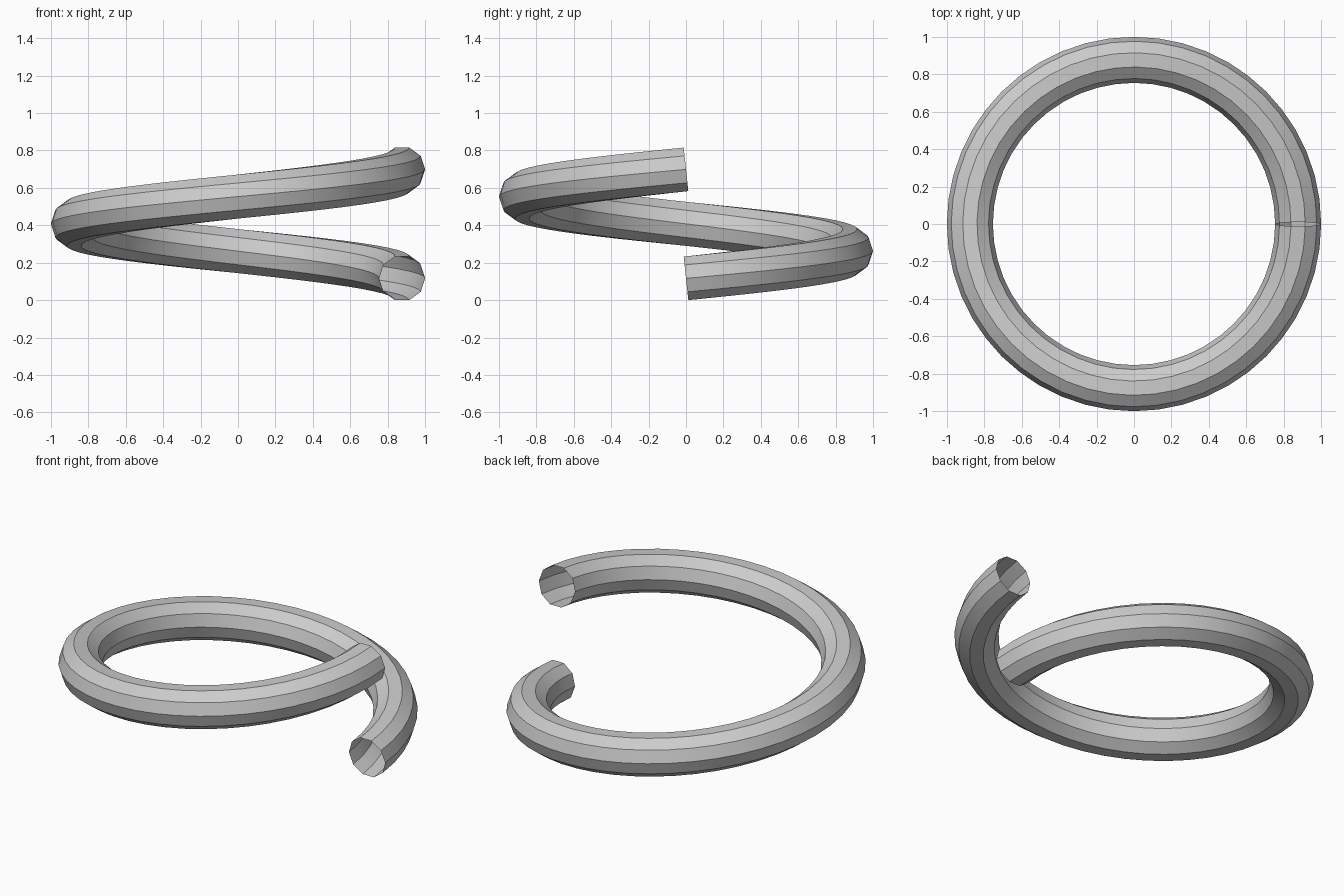
import bpy, bmesh, math
from mathutils import Vector

cube = bpy.data.objects.get("Cube")
if cube:
    bpy.data.objects.remove(cube, do_unlink=True)

COIL_RADIUS, TUBE_RADIUS, RISE = 0.877, 0.123, 0.583
STEPS, SIDES = 48, 10

# Plain grey material
grey = bpy.data.materials.new("plain grey")
grey.use_nodes = True
colour = (0.6, 0.6, 0.6, 1)
grey.diffuse_color = colour
grey.node_tree.nodes["Principled BSDF"].inputs["Base Color"].default_value = colour


def tube_ring(bm, t):
    """Ten-sided section square to the helix at fraction t of the turn."""
    a = math.tau * t
    out = Vector((math.cos(a), math.sin(a), 0))
    along = Vector((-math.sin(a), math.cos(a), RISE / (math.tau * COIL_RADIUS))).normalized()
    up = out.cross(along)
    base = TUBE_RADIUS * math.sin(math.radians(72)) * up.z
    centre = out * COIL_RADIUS + Vector((0, 0, base + RISE * t))
    ring = []
    for k in range(SIDES):
        b = math.tau * k / SIDES
        ring.append(bm.verts.new(centre + TUBE_RADIUS * (out * math.cos(b) + up * math.sin(b))))
    return ring


# Single open-ended coil turn
bm = bmesh.new()
rings = [tube_ring(bm, i / STEPS) for i in range(STEPS + 1)]
for low, high in zip(rings, rings[1:]):
    for k in range(SIDES):
        n = (k + 1) % SIDES
        bm.faces.new((low[k], high[k], high[n], low[n]))
bmesh.ops.recalc_face_normals(bm, faces=bm.faces)
mesh = bpy.data.meshes.new("coil_tube")
bm.to_mesh(mesh)
bm.free()
mesh.materials.append(grey)

coil = bpy.data.objects.new("coil_tube", mesh)
bpy.context.collection.objects.link(coil)

# Smooth along the coil, sharp between the ten sides
bpy.ops.object.select_all(action="DESELECT")
coil.select_set(True)
bpy.context.view_layer.objects.active = coil
bpy.ops.object.shade_smooth_by_angle(angle=math.radians(30))
